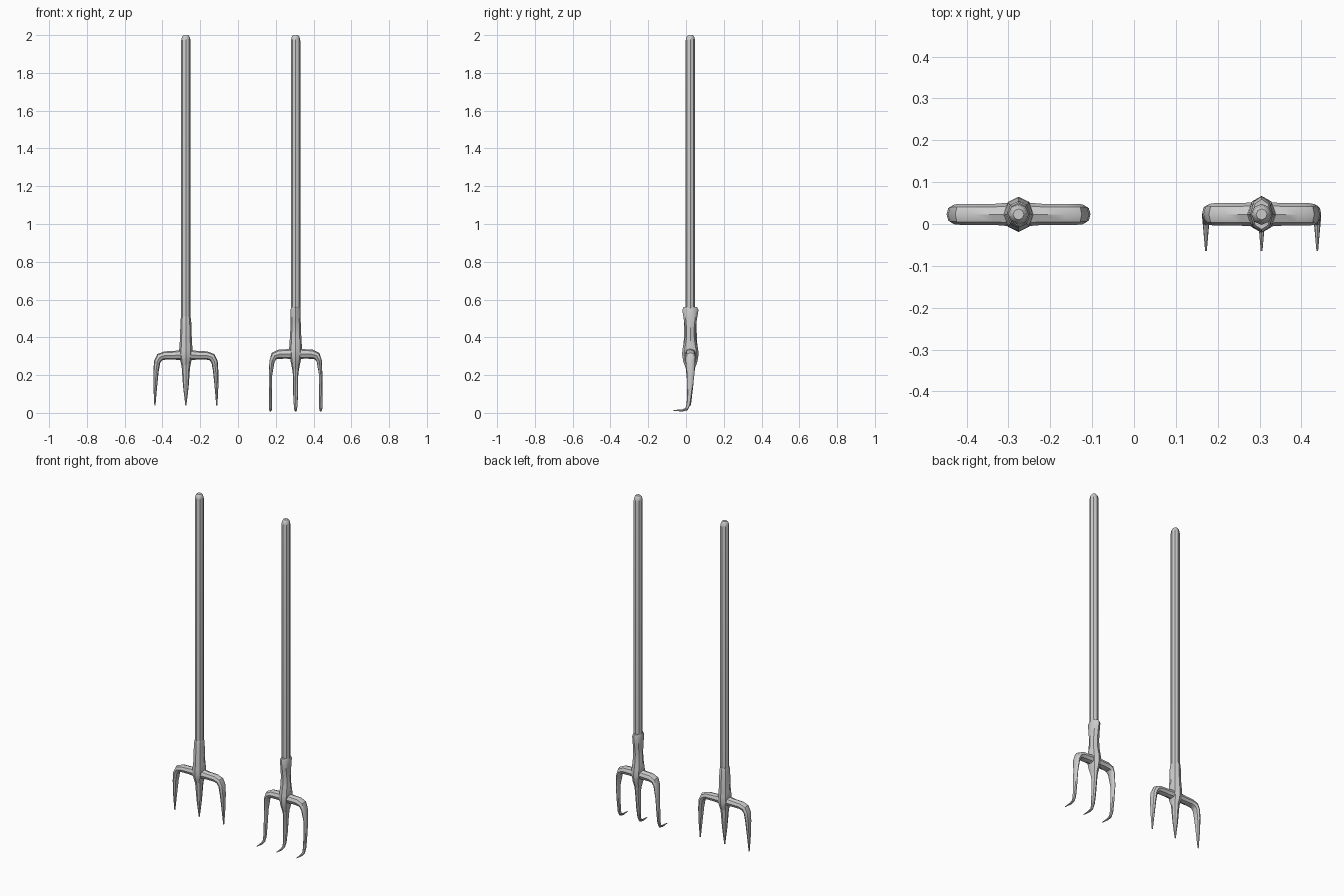
import bpy, bmesh, math
from mathutils import Vector

cube = bpy.data.objects.get("Cube")
if cube:
    bpy.data.objects.remove(cube, do_unlink=True)

metal = bpy.data.materials.new("plain grey")
metal.use_nodes = True
GREY = (0.6, 0.6, 0.6, 1)
metal.diffuse_color = GREY
metal.node_tree.nodes["Principled BSDF"].inputs["Base Color"].default_value = GREY

SIDES = 8
CENTRE_Y = 0.023


def sweep(name, points, origin_x, start_side=(1, 0, 0), angle=40):
    """Tube through points (x, y, z, radius along side, radius across)."""
    bm = bmesh.new()
    path = [Vector(p[:3]) for p in points]
    side = Vector(start_side)
    rings = []
    for i, p in enumerate(points):
        before = path[max(i - 1, 0)]
        after = path[min(i + 1, len(path) - 1)]
        tangent = (after - before).normalized()
        side = (side - tangent * side.dot(tangent)).normalized()
        across = tangent.cross(side)
        ring = []
        for k in range(SIDES):
            a = math.tau * k / SIDES
            offset = side * math.cos(a) * p[3] + across * math.sin(a) * p[4]
            ring.append(bm.verts.new(path[i] + offset))
        rings.append(ring)
    for low, high in zip(rings, rings[1:]):
        for k in range(SIDES):
            n = (k + 1) % SIDES
            bm.faces.new((low[k], low[n], high[n], high[k]))
    bm.faces.new(rings[0][::-1])
    bm.faces.new(rings[-1])
    bmesh.ops.recalc_face_normals(bm, faces=bm.faces)
    mesh = bpy.data.meshes.new(name)
    bm.to_mesh(mesh)
    bm.free()
    mesh.materials.append(metal)
    obj = bpy.data.objects.new(name, mesh)
    obj.location = (origin_x, CENTRE_Y, 0)
    bpy.context.collection.objects.link(obj)
    bpy.ops.object.select_all(action="DESELECT")
    obj.select_set(True)
    bpy.context.view_layer.objects.active = obj
    bpy.ops.object.shade_smooth_by_angle(angle=math.radians(angle))
    return obj


def column(name, profile, x):
    """Upright part from (z, half width, half depth) rows."""
    return sweep(name, [(0, 0, z, w, d) for z, w, d in profile], x)


def build_tool(prefix, x, socket, arm, middle):
    # Long pole with a rounded end
    column(prefix + "_handle", [(0.4, 0.025, 0.025), (1.97, 0.025, 0.025),
                                (1.99, 0.021, 0.021), (2.0, 0.013, 0.013)], x)
    # Socket that grips the pole and swells at the hub
    column(prefix + "_socket", socket, x)
    # Crossbar with an outer tine bent down from each end
    for label, s in (("left", 1), ("right", -1)):
        points = [(s * px, py, pz, w, d) for px, py, pz, w, d in arm]
        sweep(f"{prefix}_{label}_tine", points, x, (0, 0, 1))
    # Centre tine
    sweep(prefix + "_middle_tine", middle, x)


# Straight-tined fork
build_tool(
    "fork", -0.276,
    [(0.24, 0.022, 0.02), (0.28, 0.03, 0.037), (0.31, 0.036, 0.042),
     (0.34, 0.035, 0.04), (0.38, 0.032, 0.035), (0.495, 0.028, 0.032), (0.51, 0.024, 0.027)],
    [(0, 0, 0.307, 0.03, 0.03), (0.06, 0, 0.305, 0.023, 0.025), (0.11, 0, 0.304, 0.022, 0.025),
     (0.138, 0, 0.295, 0.021, 0.025), (0.152, 0, 0.27, 0.017, 0.024), (0.158, 0, 0.22, 0.014, 0.021),
     (0.162, 0, 0.14, 0.010, 0.014), (0.164, 0, 0.038, 0.003, 0.003)],
    [(0, 0, 0.31, 0.03, 0.034), (0, 0, 0.24, 0.022, 0.024), (0, 0, 0.14, 0.015, 0.015),
     (0, 0, 0.04, 0.003, 0.003)])

# Cultivator with tips hooked forward
HOOK = [(0.2, 0.002, 0.019), (0.1, -0.004, 0.013), (0.045, -0.010, 0.010),
        (0.02, -0.020, 0.008), (0.013, -0.042, 0.006), (0.013, -0.088, 0.002)]
build_tool(
    "cultivator", 0.305,
    [(0.23, 0.018, 0.022), (0.27, 0.026, 0.037), (0.31, 0.032, 0.044),
     (0.34, 0.034, 0.041), (0.39, 0.031, 0.03), (0.44, 0.028, 0.027),
     (0.49, 0.027, 0.034), (0.545, 0.027, 0.043), (0.56, 0.022, 0.036)],
    [(0, 0, 0.314, 0.03, 0.03), (0.05, 0, 0.312, 0.025, 0.027), (0.085, 0, 0.311, 0.025, 0.027),
     (0.112, 0, 0.302, 0.021, 0.027), (0.125, 0, 0.275, 0.014, 0.025)]
    + [(0.133, y, z, min(r, 0.009), r) for z, y, r in HOOK],
    [(0, 0, 0.31, 0.03, 0.034), (0, 0, 0.25, 0.02, 0.026)]
    + [(0, y, z, min(r, 0.014), r) for z, y, r in HOOK])
